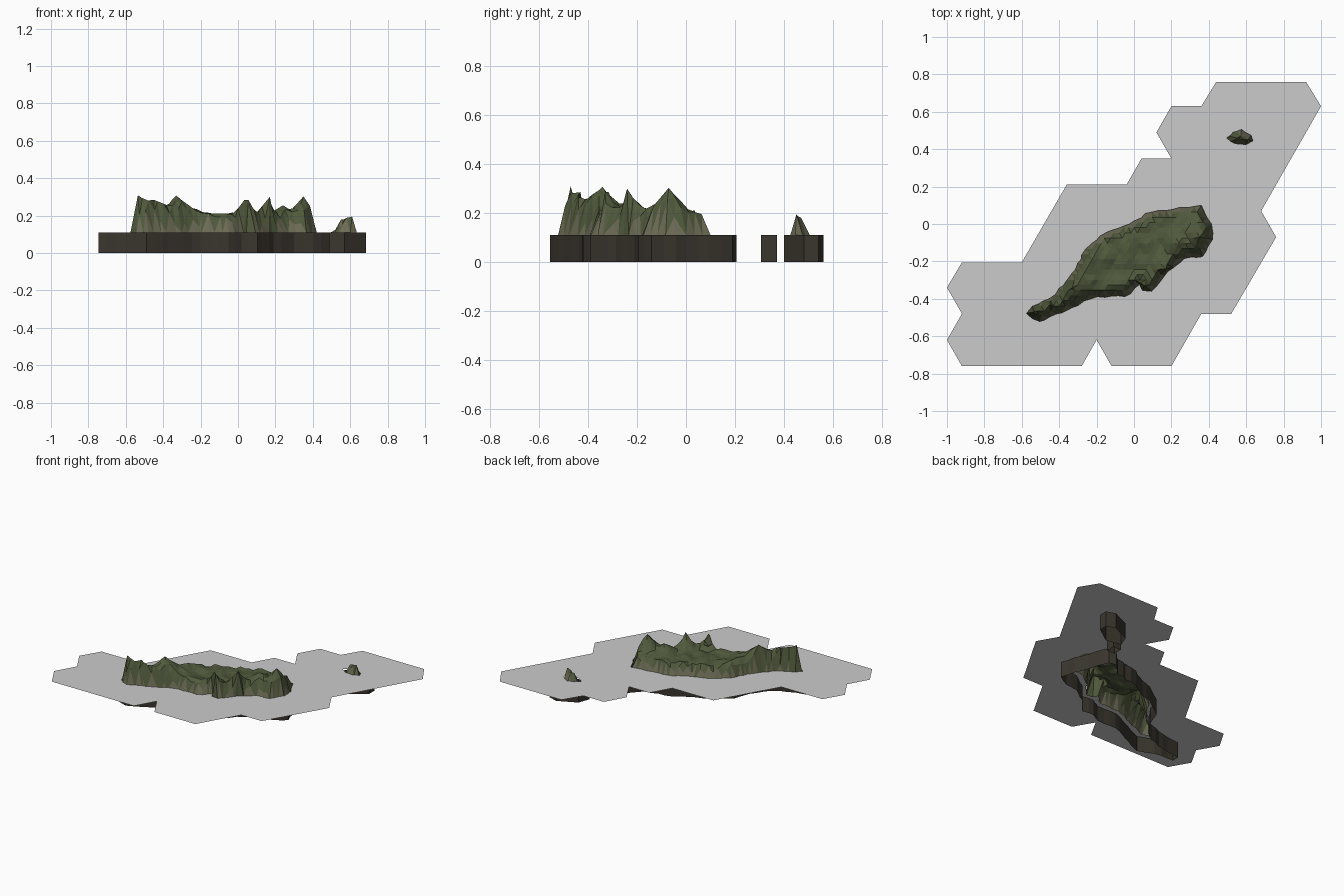
import bpy, bmesh, math, random
from mathutils import Vector, noise
from mathutils.geometry import delaunay_2d_cdt, intersect_point_line

if "Cube" in bpy.data.objects:
    bpy.data.objects.remove(bpy.data.objects["Cube"])

random.seed(4)
BASE = 0.11     # top of the walls, foot of the terrain
SEA = 0.132     # water level


def material(name, rgb):
    m = bpy.data.materials.new(name)
    m.diffuse_color = (*rgb, 1)
    m.use_nodes = True
    m.node_tree.nodes["Principled BSDF"].inputs["Base Color"].default_value = m.diffuse_color
    return m


GRASS = material("grass", (0.08, 0.10, 0.045))
CLIFF = material("cliff", (0.15, 0.145, 0.09))
ROCK = material("dark_rock", (0.042, 0.036, 0.027))


def add_object(name, verts, faces, mats=()):
    me = bpy.data.meshes.new(name)
    me.from_pydata(verts, [], faces)
    for m in mats:
        me.materials.append(m)
    ob = bpy.data.objects.new(name, me)
    bpy.context.collection.objects.link(ob)
    return ob


def roughen(outline, step, amount):
    # split each side into short pieces with a little jitter
    pts = []
    for i, p in enumerate(outline):
        a, b = Vector(p), Vector(outline[(i + 1) % len(outline)])
        n = max(1, round((b - a).length / step))
        pts.append(a)
        for k in range(1, n):
            j = Vector((random.uniform(-amount, amount), random.uniform(-amount, amount)))
            pts.append(a.lerp(b, k / n) + j)
    return pts


def coast_distance(p, ring):
    # positive inside the ring, negative outside
    best, inside = 9, False
    for i, a in enumerate(ring):
        b = ring[(i + 1) % len(ring)]
        q, t = intersect_point_line(p, a, b)
        t = min(1, max(0, t))
        best = min(best, (p - a.lerp(b, t)).length)
        if (a.y > p.y) != (b.y > p.y):
            if p.x < a.x + (p.y - a.y) / (b.y - a.y) * (b.x - a.x):
                inside = not inside
    return best if inside else -best


def terrain(name, ring, peaks, plateau, step, ramp):
    pts = list(ring) + [Vector(k[:2]) for k in peaks]
    xs, ys = [p.x for p in ring], [p.y for p in ring]
    row, y = 0, min(ys)
    while y < max(ys):
        x = min(xs) + (row % 2) * step / 2
        while x < max(xs):
            p = Vector((x, y))
            if coast_distance(p, ring) > step * 0.3 and all(
                    (p - Vector(k[:2])).length > step * 0.5 for k in peaks):
                pts.append(p)
            x += step
        y += step * 0.87
        row += 1
    n = len(ring)
    vs, _, fs, orig, _, _ = delaunay_2d_cdt(pts, [(i, (i + 1) % n) for i in range(n)], [], 1, 1e-5)
    verts = []
    for v, o in zip(vs, orig):
        d = coast_distance(v, ring)
        src = o[0] if o else 0
        if src < n or d < 0.001:
            z = BASE
        elif src < n + len(peaks):
            z = peaks[src - n][2]
        else:
            h = plateau(v.x) + 0.018 * noise.noise(Vector((v.x * 14, v.y * 14, 0)))
            for px, py, pz, slope in peaks:
                h = max(h, pz - slope * (v - Vector((px, py))).length)
            z = BASE + (h - BASE) * min(1, d / ramp)
        verts.append((v.x, v.y, z))
    ob = add_object(name, verts, fs, (GRASS, CLIFF))
    # low steep faces take the cliff colour
    for f in ob.data.polygons:
        f.material_index = int(abs(f.normal.z) < 0.45 and f.center.z < 0.16)
    return ob


def skirt(name, outline, step=0.05):
    # open vertical wall from the bottom up to the foot of the terrain
    ring = roughen(outline, step, 0.006)
    n = len(ring)
    verts = [(p.x, p.y, z) for z in (0, BASE) for p in ring]
    faces = [(i, (i + 1) % n, n + (i + 1) % n, n + i) for i in range(n)]
    return add_object(name, verts, faces, (ROCK,))


# coastlines
main_coast = roughen(
    [(-.575, -.478), (-.505, -.521), (-.33, -.446), (-.195, -.388), (-.05, -.388), (.03, -.323),
     (.045, -.355), (.094, -.36), (.18, -.254), (.27, -.184), (.366, -.174), (.42, -.083),
     (.414, 0), (.36, .1), (.243, .088), (.06, .056), (-.024, 0), (-.147, -.045),
     (-.26, -.136), (-.313, -.243), (-.42, -.377), (-.543, -.44)], 0.034, 0.007)
small_coast = roughen(
    [(.495, .46), (.54, .43), (.6, .425), (.635, .445), (.625, .475), (.575, .505), (.53, .49)],
    0.03, 0.003)

# water sheet: outline of joined hexagons, open beneath the islands
water = [Vector(p) for p in [
    (.44, .76), (.36, .63), (.2, .63), (.12, .49), (.2, .35), (.04, .35), (-.04, .21),
    (-.36, .21), (-.6, -.205), (-.92, -.205), (-1, -.34), (-.92, -.48), (-1, -.62),
    (-.92, -.76), (-.28, -.76), (-.2, -.62), (-.12, -.76), (.2, -.76), (.36, -.48),
    (.52, -.48), (.76, -.07), (.68, .07), (1, .63), (.92, .76)]]
pts, edges = [], []
for loop in (water, main_coast, small_coast):
    s, n = len(pts), len(loop)
    pts += loop
    edges += [(s + i, s + (i + 1) % n) for i in range(n)]
vs, _, fs, *_ = delaunay_2d_cdt(pts, edges, [], 0, 1e-5)
keep = []
for f in fs:
    c = sum((vs[i] for i in f), Vector((0, 0))) / len(f)
    if (coast_distance(c, water) > 0 and coast_distance(c, main_coast) < 0
            and coast_distance(c, small_coast) < 0):
        keep.append(f)
sheet = add_object("water", [(v.x, v.y, SEA) for v in vs], keep)
bm = bmesh.new()
bm.from_mesh(sheet.data)
bmesh.ops.dissolve_limit(bm, angle_limit=0.01, verts=[], edges=bm.edges[:])
bm.to_mesh(sheet.data)
bm.free()

# main island: summits as x, y, height, slope
summits = [(-.535, -.47, .309, .5), (-.45, -.43, .285, .4), (-.33, -.34, .307, .75),
           (.035, -.315, .285, 1.2), (.055, -.33, .285, 1.2), (.17, -.24, .3, 1.2),
           (.35, -.07, .303, 1.1), (.24, -.1, .255, .6), (-.22, -.3, .235, .5)]
terrain("main_island", main_coast, summits,
        lambda x: 0.205 + 0.05 * min(1, max(0, (-x - 0.15) / 0.2)), 0.032, 0.036)

# small island
terrain("small_island", small_coast,
        [(.61, .45, .195, .5), (.58, .455, .188, .4), (.55, .46, .178, .4)],
        lambda x: 0.165, 0.025, 0.03)

# underwater walls
skirt("main_island_wall",
      [(-.745, -.50), (-.6, -.51), (-.49, -.555), (-.33, -.48), (-.2, -.42), (-.05, -.42),
       (.02, -.38), (.105, -.39), (.19, -.285), (.30, -.21), (.40, -.195),
       (.49, -.14), (.44, 0), (.37, .19), (.32, .205), (.24, .12), (.05, .08),
       (-.03, .03), (-.15, -.02), (-.29, -.12), (-.33, -.235), (-.43, -.36), (-.56, -.42),
       (-.745, -.45)])
skirt("small_island_wall",
      [(.46, .42), (.57, .40), (.685, .48), (.685, .54), (.62, .56), (.49, .50)], 0.1)
skirt("reef_wall", [(.42, .305), (.48, .305), (.48, .37), (.42, .37)], 0.2)
